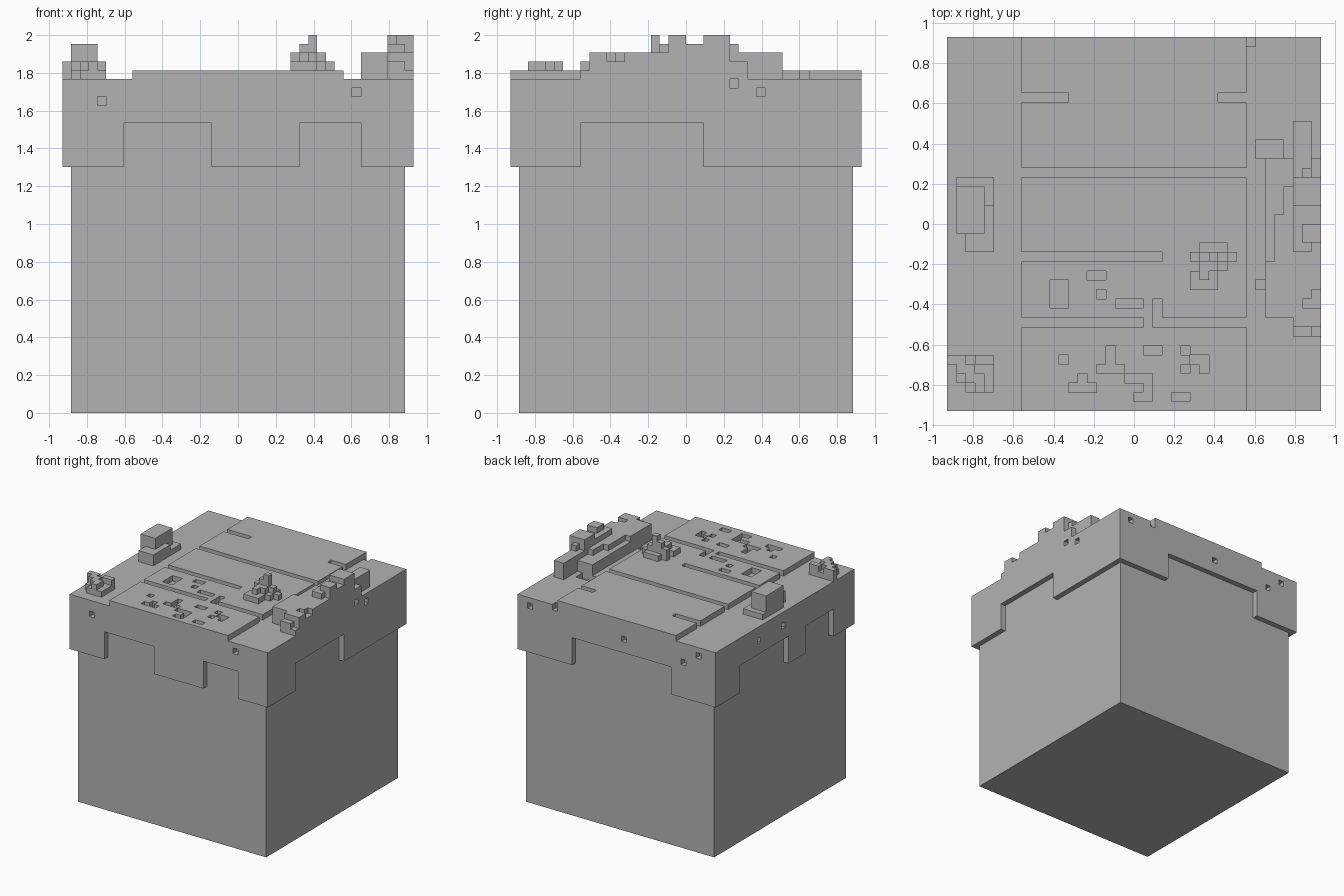
import bpy
import bmesh

# Everything sits on a regular block grid; the model is 43 blocks tall
UNIT = 2 / 43

if "Cube" in bpy.data.objects:
    bpy.data.objects.remove(bpy.data.objects["Cube"], do_unlink=True)

grey = bpy.data.materials.new("plain grey")
grey.use_nodes = True
colour = (0.45, 0.45, 0.45, 1)
grey.diffuse_color = colour
grey.node_tree.nodes["Principled BSDF"].inputs["Base Color"].default_value = colour


def box(x0, x1, y0, y1, z0, z1):
    """Set of grid cells filling a box."""
    return {(x, y, z) for x in range(x0, x1) for y in range(y0, y1) for z in range(z0, z1)}


def layer(rects, z0, z1):
    """Cells of several plan rectangles sharing one height range."""
    return set().union(*(box(*rect, z0, z1) for rect in rects))


def towers(base, rects):
    """Cells of plan rectangles, each with its own top height."""
    return set().union(*(box(*rect[:4], base, rect[4]) for rect in rects))


def shifted(cell, axis, step):
    moved = list(cell)
    moved[axis] += step
    return tuple(moved)


def outer_rectangles(cells, solid, axis, sign):
    """Merge the exposed cell sides of one direction into large rectangles."""
    u, v = [a for a in range(3) if a != axis]
    exposed = {c for c in cells if shifted(c, axis, sign) not in solid}
    for cell in sorted(exposed):
        if cell not in exposed:
            continue
        width = 1
        while shifted(cell, u, width) in exposed:
            width += 1
        row = [shifted(cell, u, i) for i in range(width)]
        height = 1
        while all(shifted(c, v, height) in exposed for c in row):
            height += 1
        exposed -= {shifted(c, v, j) for c in row for j in range(height)}
        start = shifted(cell, axis, 1) if sign > 0 else cell
        yield [shifted(shifted(start, u, i), v, j)
               for i, j in ((0, 0), (width, 0), (width, height), (0, height))]


def build(name, cells, solid):
    """Make a flat shaded object from the visible sides of its cells."""
    bm = bmesh.new()
    verts = {}
    for axis in range(3):
        for sign in (-1, 1):
            for corners in outer_rectangles(cells, solid, axis, sign):
                for p in corners:
                    if p not in verts:
                        verts[p] = bm.verts.new([k * UNIT for k in p])
                face = bm.faces.new([verts[p] for p in corners])
                face.normal_update()
                if face.normal[axis] * sign < 0:
                    face.normal_flip()
    mesh = bpy.data.meshes.new(name)
    bm.to_mesh(mesh)
    bm.free()
    mesh.materials.append(grey)
    bpy.context.collection.objects.link(bpy.data.objects.new(name, mesh))


parts = {}

# Main block
parts["body"] = box(-19, 19, -19, 19, 0, 37)

# One block thick lid with a stepped skirt
lid = box(-20, 20, -20, 20, 28, 38) - parts["body"]
# Skirt notches: front, right, back and left
lid -= layer([(-13, -3, -20, -19), (7, 14, -20, -19), (19, 20, -12, 2),
              (-11, 9, 19, 20), (-20, -19, -1, 13), (-20, -19, -14, -6)], 28, 33)
# Small pits in the walls and in the top rim
for x, z in ((-16, 35), (13, 36)):
    lid -= box(x, x + 1, -20, -19, z, z + 1)
for x, z in ((17, 36), (-2, 35), (-14, 34), (-17, 36)):
    lid -= box(x, x + 1, 19, 20, z, z + 1)
for y, z in ((5, 37), (8, 36)):
    lid -= box(19, 20, y, y + 1, z, z + 1)
for y in (0, 7):
    lid -= box(-20, -19, y, y + 1, 35, 36)
lid -= layer([(12, 13, 19, 20), (13, 16, 7, 9), (13, 14, -7, -6)], 37, 38)
parts["lid"] = lid

# Raised panels on the top, split by grooves
panels = box(-12, 12, -20, 20, 38, 39)
panels -= layer([(-12, 12, 5, 6), (-12, 3, -4, -3), (-12, 1, -11, -10),
                 (2, 12, -11, -10), (-12, -7, 13, 14), (9, 12, 13, 14)], 38, 39)
# Worn holes in the two front panels
panels -= layer([(-9, -7, -9, -6), (-5, -3, -6, -5), (-4, -3, -8, -7),
                 (-2, 1, -9, -8), (2, 3, -10, -8)], 38, 39)
panels -= layer([(-8, -7, -15, -14), (1, 3, -14, -13), (5, 6, -14, -13),
                 (6, 8, -15, -14), (5, 6, -16, -15), (7, 8, -16, -15),
                 (-3, -2, -15, -13), (-4, -1, -16, -15), (-1, 2, -17, -16),
                 (1, 2, -18, -17), (-6, -5, -17, -16), (-7, -4, -18, -17),
                 (0, 2, -19, -18), (4, 6, -19, -18)], 38, 39)
parts["top_panels"] = panels

# Long ridge of rubble on the right edge
ridge = towers(38, [(14, 17, -10, 7, 40), (14, 20, -10, -4, 41), (15, 20, -4, 1, 41),
                    (16, 20, 1, 4, 41), (17, 20, -11, -10, 41), (17, 19, -12, -11, 40),
                    (19, 20, -12, -11, 39), (17, 19, 4, 11, 41), (19, 20, 4, 7, 40),
                    (17, 19, -3, 2, 42), (19, 20, 0, 2, 42), (18, 20, -2, 0, 43),
                    (17, 20, 2, 5, 43), (18, 19, 5, 6, 42)])
ridge -= layer([(19, 20, -9, -7), (18, 19, -9, -8)], 40, 41)
parts["right_ridge"] = ridge

# Small pointed heap on the panels
parts["pointed_heap"] = towers(39, [
    (7, 10, -3, -2, 40), (6, 7, -4, -3, 41), (7, 8, -4, -3, 42), (8, 9, -4, -3, 43),
    (9, 10, -4, -3, 41), (10, 11, -4, -3, 40), (7, 9, -5, -4, 41), (9, 10, -5, -4, 40),
    (6, 9, -7, -5, 40), (7, 8, -6, -5, 41)])

# Low heap at the front left corner
parts["corner_heap"] = towers(38, [
    (-20, -15, -15, -14, 39), (-19, -15, -17, -15, 39), (-18, -15, -18, -17, 39),
    (-20, -18, -15, -14, 40), (-19, -17, -16, -15, 40), (-17, -15, -15, -14, 40),
    (-18, -16, -17, -16, 40), (-17, -16, -18, -17, 40)])

# Stepped block on the left edge
parts["left_block"] = towers(38, [
    (-18, -15, -3, 2, 40), (-19, -15, 2, 5, 39), (-19, -16, -1, 4, 42)])

solid = set().union(*parts.values())
for part_name, part_cells in parts.items():
    build(part_name, part_cells, solid)
